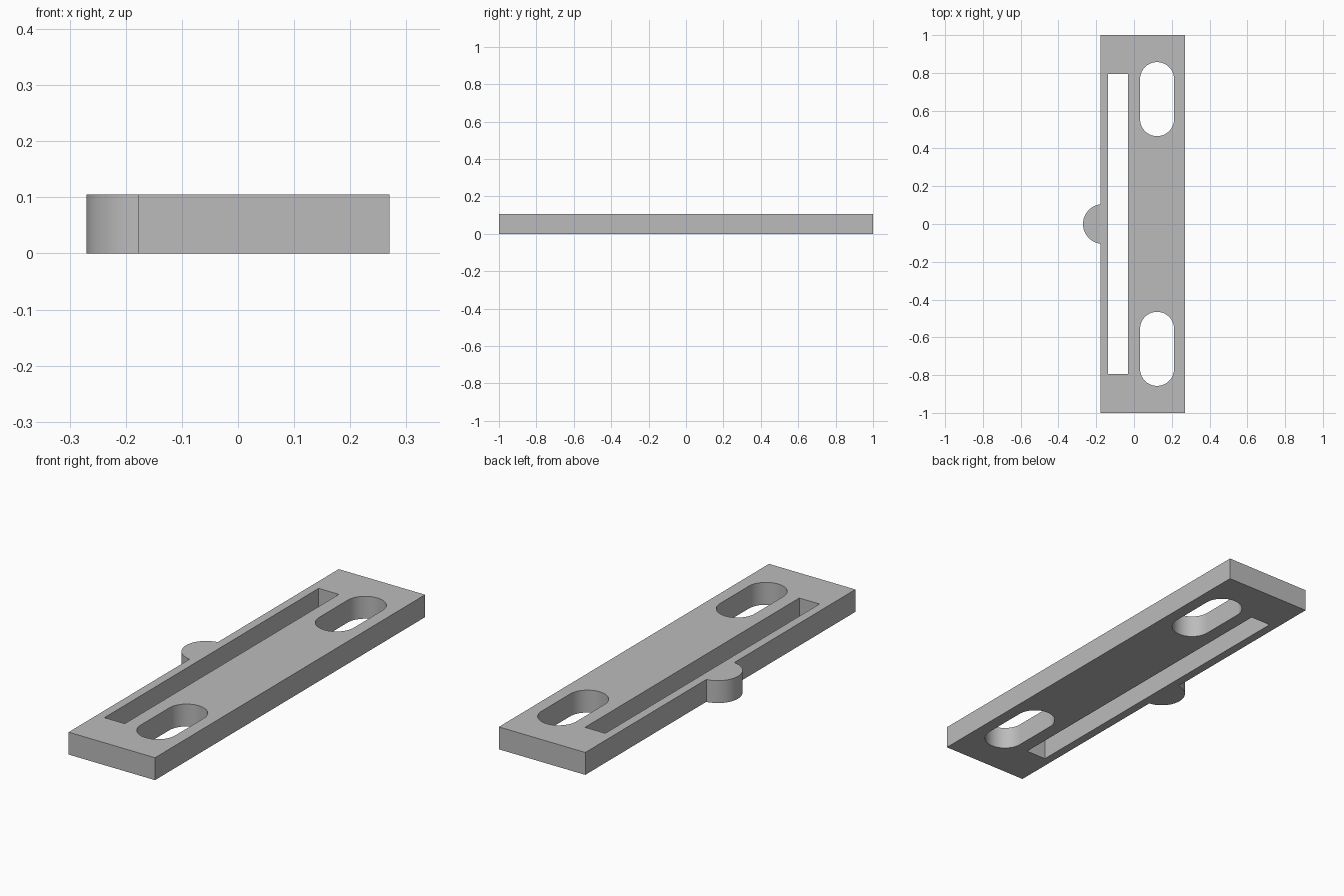
import bpy
import bmesh
from math import pi, cos, sin, acos

cube = bpy.data.objects.get("Cube")
if cube:
    bpy.data.objects.remove(cube, do_unlink=True)

HEIGHT = 0.105
LEFT, RIGHT, END = -0.178, 0.27, 1.0


def arc(cx, cy, r, start, stop, steps=32):
    """Points along a circular arc, ends included."""
    angles = [start + (stop - start) * i / steps for i in range(steps + 1)]
    return [(cx + r * cos(a), cy + r * sin(a)) for a in angles]


def rectangle(x0, x1, y0, y1):
    return [(x0, y0), (x1, y0), (x1, y1), (x0, y1)]


def oblong(cx, cy, r, half_straight):
    """Rounded slot running along y."""
    return (arc(cx, cy + half_straight, r, 0, pi)
            + arc(cx, cy - half_straight, r, pi, 2 * pi))


# Plate outline with the round tab bulging from its long edge
tab_r = 0.105
tab_x = -0.27 + tab_r
spread = acos((tab_x - LEFT) / tab_r)
outline = [(LEFT, -END), (RIGHT, -END), (RIGHT, END), (LEFT, END)]
outline += arc(tab_x, 0, tab_r, pi - spread, pi + spread)

# Long narrow slot and the two rounded mounting holes
loops = [outline, rectangle(-0.137, -0.032, -0.793, 0.793)]
loops += [oblong(0.122, side * 0.661, 0.09, 0.106) for side in (-1, 1)]

# Filled flat curve, extruded to the plate thickness
curve = bpy.data.curves.new("slotted_plate", "CURVE")
curve.dimensions = "2D"
curve.fill_mode = "BOTH"
curve.extrude = HEIGHT / 2
for loop in loops:
    spline = curve.splines.new("POLY")
    spline.points.add(len(loop) - 1)
    for point, (x, y) in zip(spline.points, loop):
        point.co = (x, y, HEIGHT / 2, 1)
    spline.use_cyclic_u = True

plate = bpy.data.objects.new("slotted_plate", curve)
bpy.context.collection.objects.link(plate)
bpy.ops.object.select_all(action="DESELECT")
plate.select_set(True)
bpy.context.view_layer.objects.active = plate
bpy.ops.object.convert(target="MESH")
plate = bpy.context.object

# Weld caps to walls and rest the plate on the ground
bm = bmesh.new()
bm.from_mesh(plate.data)
bmesh.ops.remove_doubles(bm, verts=bm.verts, dist=0.0001)
bmesh.ops.recalc_face_normals(bm, faces=bm.faces)
lowest = min(v.co.z for v in bm.verts)
bmesh.ops.translate(bm, verts=bm.verts, vec=(0, 0, -lowest))
bm.to_mesh(plate.data)
bm.free()
bpy.ops.object.shade_smooth_by_angle(angle=pi / 6)

# Plain grey
grey = bpy.data.materials.new("plain_grey")
grey.use_nodes = True
colour = (0.5, 0.5, 0.5, 1)
grey.diffuse_color = colour
grey.node_tree.nodes["Principled BSDF"].inputs["Base Color"].default_value = colour
plate.data.materials.clear()
plate.data.materials.append(grey)
